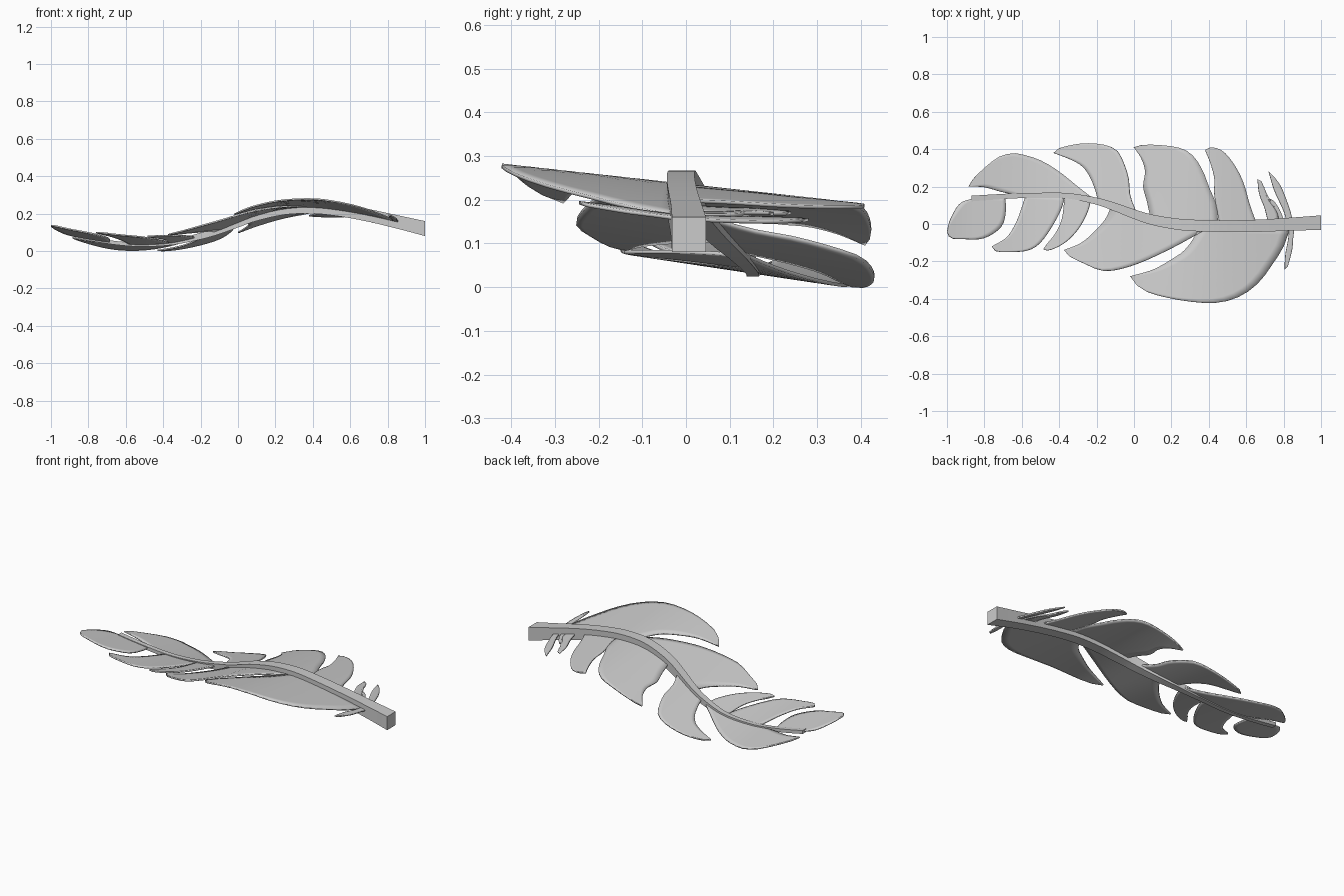
import bpy, bmesh
from mathutils import Vector

if "Cube" in bpy.data.objects:
    bpy.data.objects.remove(bpy.data.objects["Cube"])

# shaft profile: x, centre y, centre z, width, height
SHAFT = [(1.00, .007, .120, .078, .080), (.85, .000, .156, .070, .072), (.70, -.008, .190, .066, .068),
         (.55, -.012, .217, .064, .066), (.40, -.010, .233, .062, .066), (.25, -.003, .226, .060, .064),
         (.10, .022, .190, .056, .058), (.00, .053, .152, .052, .052), (-.10, .090, .112, .046, .044),
         (-.20, .122, .080, .038, .036), (-.35, .150, .046, .030, .026), (-.50, .153, .035, .028, .022),
         (-.65, .150, .043, .027, .020), (-.87, .136, .078, .030, .020), (-1.02, .125, .115, .030, .020)]


def spline(pts, n):
    """Smooth path through the points, n samples per span"""
    p = [Vector(q) for q in pts]
    p = [2 * p[0] - p[1]] + p + [2 * p[-1] - p[-2]]
    out = []
    for i in range(1, len(p) - 2):
        a, b, c, d = p[i - 1:i + 3]
        for k in range(n):
            t = k / n
            out.append(.5 * (2 * b + (c - a) * t + (2 * a - 5 * b + 4 * c - d) * t * t
                             + (3 * b - a - 3 * c + d) * t ** 3))
    return out + [p[-2]]


PATH = spline(SHAFT, 6)


def shaft_at(x):
    """Shaft centre and size at a given x"""
    for a, b in zip(PATH, PATH[1:]):
        if b[0] <= x <= a[0]:
            return a.lerp(b, (a[0] - x) / (a[0] - b[0]))
    return PATH[0] if x > 0 else PATH[-1]


def resample(pts, n):
    """n + 1 points evenly spaced along a smooth path"""
    fine = spline(pts, 10)
    acc = [0]
    for a, b in zip(fine, fine[1:]):
        acc.append(acc[-1] + (b - a).length)
    out, j = [], 0
    for i in range(n + 1):
        d = acc[-1] * i / n
        while j < len(acc) - 2 and acc[j + 1] < d:
            j += 1
        out.append(fine[j].lerp(fine[j + 1], (d - acc[j]) / max(acc[j + 1] - acc[j], 1e-9)))
    return out


def finish(name, bm):
    bmesh.ops.remove_doubles(bm, verts=bm.verts, dist=1e-5)
    bmesh.ops.recalc_face_normals(bm, faces=bm.faces)
    me = bpy.data.meshes.new(name)
    bm.to_mesh(me)
    bm.free()
    ob = bpy.data.objects.new(name, me)
    bpy.context.collection.objects.link(ob)
    bpy.ops.object.select_all(action='DESELECT')
    ob.select_set(True)
    bpy.context.view_layer.objects.active = ob
    bpy.ops.object.shade_smooth_by_angle(angle=.6)
    return ob


def vane(name, root_a, edge_a, root_b, edge_b, n=18, m=10):
    """Thin blade lofted between two edges that share a tip (last point of edge_a)"""
    tip = edge_a[-1]
    a = resample([(root_a, shaft_at(root_a)[1])] + edge_a, n)
    b = resample([(root_b, shaft_at(root_b)[1])] + edge_b + [tip], n)
    bm = bmesh.new()
    rows = []
    for i in range(n + 1):
        row = []
        for k in range(m + 1):
            p = a[i].lerp(b[i], k / m)
            root = a[0].lerp(b[0], k / m)
            p.y += (shaft_at(root.x)[1] - root.y) * (1 - i / n) ** 2
            c = shaft_at(p.x)
            tilt = .15 - .04 * min(1, max(0, p.x / .3))
            row.append(bm.verts.new((p.x, p.y, c[2] - tilt * (p.y - c[1]))))
        rows.append(row)
    for r, s in zip(rows, rows[1:]):
        for k in range(m):
            bm.faces.new((r[k], r[k + 1], s[k + 1], s[k]))
    bmesh.ops.dissolve_degenerate(bm, dist=1e-5, edges=bm.edges)
    ob = finish(name, bm)
    mod = ob.modifiers.new("thickness", 'SOLIDIFY')
    mod.thickness = .008
    mod.offset = 0


# square tapering shaft
bm = bmesh.new()
rings = []
for x, y, z, w, h in [p for p in PATH if p[0] > -.875]:
    rings.append([bm.verts.new((x, y + sy * w / 2, z + sz * h / 2))
                  for sy, sz in ((-1, -1), (1, -1), (1, 1), (-1, 1))])
for r, s in zip(rings, rings[1:]):
    for k in range(4):
        bm.faces.new((r[k], r[(k + 1) % 4], s[(k + 1) % 4], s[k]))
bm.faces.new(rings[0])
bm.faces.new(rings[-1])
finish("shaft", bm)

# front vanes, from quill to tip
vane("front_vane_large", .84, [(.80, -.12), (.75, -.20), (.67, -.31), (.57, -.385), (.45, -.42), (.30, -.415),
     (.12, -.38), (.03, -.34), (-.02, -.28)], .36, [(.28, -.13), (.20, -.19), (.10, -.245)])
vane("front_vane_middle", .42, [(.33, -.06), (.20, -.13), (.05, -.20), (-.07, -.24), (-.17, -.25), (-.27, -.21),
     (-.35, -.17), (-.375, -.14)], -.12, [(-.15, .03), (-.20, -.03), (-.28, -.10)])
vane("front_vane_small", -.23, [(-.25, .06), (-.30, -.03), (-.37, -.10), (-.45, -.14), (-.485, -.135)],
     -.37, [(-.385, .03), (-.42, -.05), (-.46, -.10)])
vane("front_vane_outer", -.37, [(-.385, .09), (-.43, 0), (-.50, -.10), (-.57, -.142), (-.68, -.15), (-.74, -.145),
     (-.76, -.12)], -.58, [(-.60, .09), (-.63, .01), (-.68, -.07)])
vane("tip_vane", -.69, [(-.685, .08), (-.70, 0), (-.75, -.05), (-.82, -.08), (-.92, -.08), (-.98, -.075),
     (-1, -.04)], -.86, [(-.93, .11), (-.98, .03)])

# back vanes, from tip to quill
vane("back_vane_outer", -.20, [(-.30, .20), (-.40, .28), (-.50, .34), (-.60, .372), (-.65, .377), (-.72, .36),
     (-.80, .30), (-.87, .23), (-.885, .20)], -.60, [(-.70, .17), (-.80, .197)])
vane("back_vane_middle", .02, [(-.02, .15), (-.03, .25), (-.065, .35), (-.10, .40), (-.17, .425), (-.28, .43),
     (-.40, .405), (-.43, .38)], -.19, [(-.21, .19), (-.24, .26), (-.28, .31), (-.34, .345)])
vane("back_vane_large", .45, [(.44, .10), (.40, .20), (.37, .28), (.32, .36), (.25, .405), (.12, .423),
     (.03, .42), (0, .41)], .09, [(.07, .12), (.05, .20), (.06, .28), (.04, .35)])
vane("back_vane_quill", .66, [(.62, .10), (.585, .22), (.54, .31), (.48, .385), (.42, .41), (.38, .395)],
     .46, [(.43, .15), (.43, .24), (.41, .32)])

# loose barbs near the quill
vane("back_barb_inner", .77, [(.765, .06), (.71, .16), (.68, .23), (.66, .24)], .72, [(.70, .08), (.67, .16)], 10, 4)
vane("back_barb_middle", .80, [(.79, .05), (.75, .12), (.71, .145), (.695, .20)], .775, [(.765, .06), (.71, .14)], 10, 4)
vane("back_barb_outer", .85, [(.835, .07), (.79, .19), (.75, .25), (.72, .28)], .82, [(.80, .07), (.75, .18)], 10, 4)
vane("front_barb", .86, [(.85, -.08), (.845, -.14), (.82, -.23), (.805, -.245)], .83, [(.825, -.08), (.81, -.16)], 10, 4)
